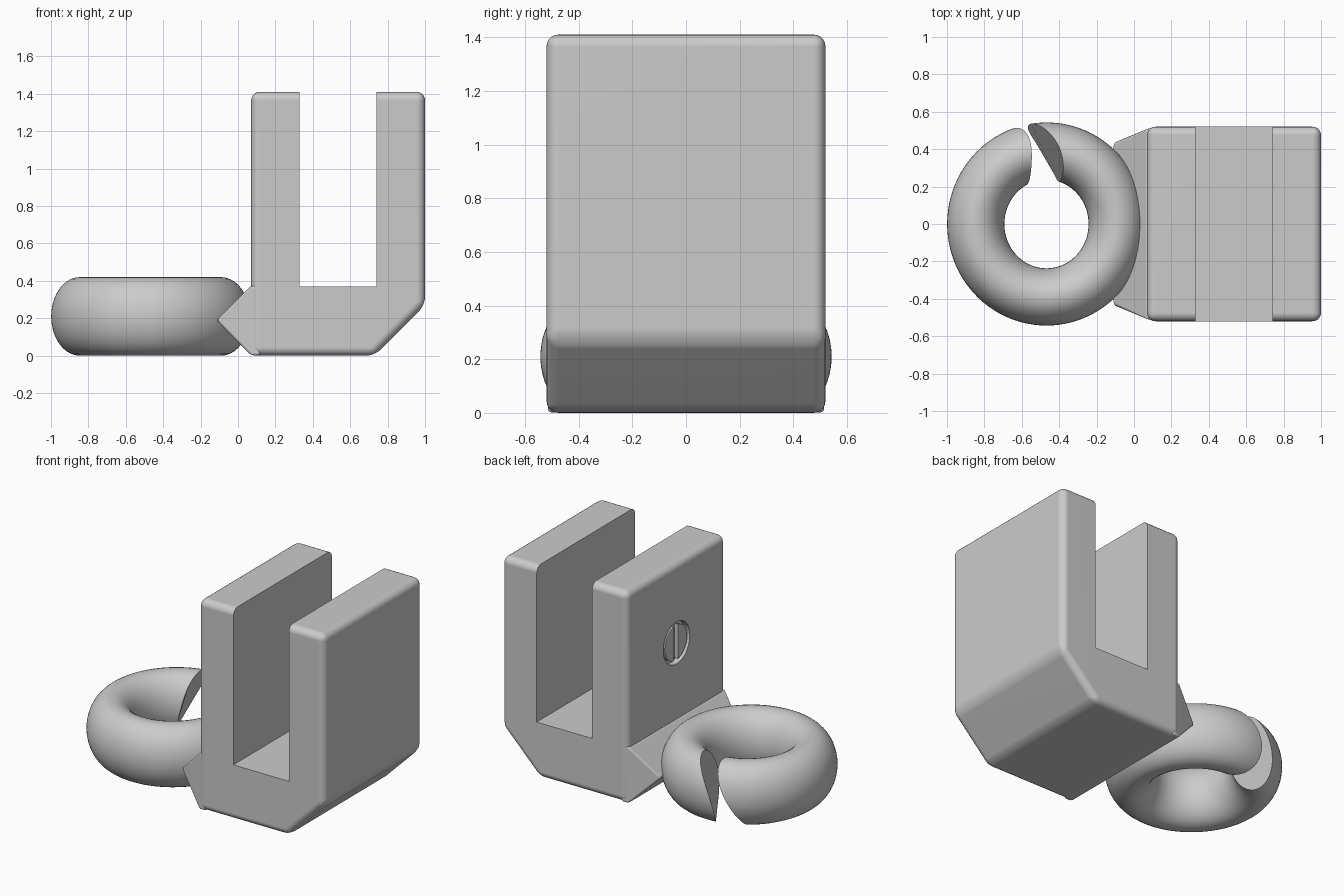
import bpy, bmesh, math
from mathutils import Vector

cube = bpy.data.objects.get("Cube")
if cube:
    bpy.data.objects.remove(cube, do_unlink=True)

GREY = (0.6, 0.6, 0.6, 1)
grey = bpy.data.materials.new("plain_grey")
grey.use_nodes = True
grey.diffuse_color = GREY
bsdf = next(n for n in grey.node_tree.nodes if n.type == 'BSDF_PRINCIPLED')
bsdf.inputs["Base Color"].default_value = GREY


def finish_mesh(name, bm):
    bmesh.ops.recalc_face_normals(bm, faces=bm.faces)
    mesh = bpy.data.meshes.new(name)
    bm.to_mesh(mesh)
    bm.free()
    obj = bpy.data.objects.new(name, mesh)
    bpy.context.collection.objects.link(obj)
    mesh.materials.append(grey)
    return obj


def prism(name, profile, half_widths):
    """Extrude an xz profile along y, with its own half width at each point."""
    bm = bmesh.new()
    sides = [[bm.verts.new((x, s * w, z)) for (x, z), w in zip(profile, half_widths)]
             for s in (-1, 1)]
    bm.faces.new(sides[0])
    bm.faces.new(sides[1][::-1])
    n = len(profile)
    for i in range(n):
        j = (i + 1) % n
        bm.faces.new((sides[0][i], sides[1][i], sides[1][j], sides[0][j]))
    return finish_mesh(name, bm)


def box(name, centre, size):
    bm = bmesh.new()
    bmesh.ops.create_cube(bm, size=1)
    bmesh.ops.scale(bm, vec=size, verts=bm.verts)
    bmesh.ops.translate(bm, vec=centre, verts=bm.verts)
    return finish_mesh(name, bm)


def disc(name, centre, radius, depth):
    """Cylinder whose axis runs along x."""
    bm = bmesh.new()
    bmesh.ops.create_cone(bm, cap_ends=True, segments=48, radius1=radius,
                          radius2=radius, depth=depth)
    for v in bm.verts:
        v.co = Vector((v.co.z, v.co.x, v.co.y)) + Vector(centre)
    return finish_mesh(name, bm)


def bevel(obj, width):
    mod = obj.modifiers.new("rounded_edges", 'BEVEL')
    mod.width, mod.segments = width, 5
    mod.limit_method, mod.angle_limit = 'ANGLE', math.radians(25)


def cut(obj, cutter):
    mod = obj.modifiers.new("cut", 'BOOLEAN')
    mod.operation, mod.solver, mod.object = 'DIFFERENCE', 'EXACT', cutter
    cutter.hide_render = True


def smooth(obj, cutters=()):
    """Apply the modifiers, drop the cutters and shade with sharp edges kept."""
    bpy.ops.object.select_all(action='DESELECT')
    obj.select_set(True)
    bpy.context.view_layer.objects.active = obj
    for mod in list(obj.modifiers):
        bpy.ops.object.modifier_apply(modifier=mod.name)
    for c in cutters:
        bpy.data.objects.remove(c, do_unlink=True)
    bpy.ops.object.shade_smooth_by_angle(angle=math.radians(30))
    mod = obj.modifiers.new("flat_faces", 'WEIGHTED_NORMAL')
    mod.keep_sharp = True


# Clamp body: rounded block with a chamfered foot, a slot and a screw recess
HALF = 0.52
outline = [(0.07, 0), (0.73, 0), (1, 0.27), (1, 1.41), (0.07, 1.41)]
body = prism("clamp_body", outline, [HALF] * len(outline))
bevel(body, 0.045)
slot = box("slot_cutter", (0.535, 0, 1.37), (0.41, 2, 2))
recess = disc("recess_cutter", (0.07, 0, 0.88), 0.14, 0.08)
cut(body, slot)
cut(body, recess)
smooth(body, (slot, recess))

# Wedge that carries the ring
wedge_profile = [(0.12, 0.002), (0.07, 0.002), (-0.115, 0.19), (0.07, 0.375), (0.12, 0.375)]
wedge = prism("ring_mount", wedge_profile, [0.515, 0.515, 0.43, 0.515, 0.515])
bevel(wedge, 0.015)
smooth(wedge)

# Slotted screw head set into the recess
screw = disc("screw_head", (0.095, 0, 0.88), 0.118, 0.04)
groove = box("groove_cutter", (0.07, 0, 0.88), (0.06, 0.045, 0.4))
cut(screw, groove)
smooth(screw, (groove,))

# Open ring: oval section swept round, with slanted ends at the gap
STEPS, SIDES = 96, 40
HALF_R, HALF_Z = 0.153, 0.21
bm = bmesh.new()
loops = []
for i in range(STEPS + 1):
    t = i / STEPS
    loop = []
    for k in range(SIDES):
        a = math.tau * k / SIDES
        u, w = math.cos(a), math.sin(a)
        start = 114 - 4 * u - 12 * w
        end = 446 + 13 * u - 8 * w
        th = math.radians(start + (end - start) * t)
        loop.append(bm.verts.new((-0.468 + (0.378 + HALF_R * u) * math.cos(th),
                                  (0.39 + HALF_R * u) * math.sin(th),
                                  HALF_Z + HALF_Z * w)))
    loops.append(loop)
for a, b in zip(loops, loops[1:]):
    for k in range(SIDES):
        j = (k + 1) % SIDES
        bm.faces.new((a[k], a[j], b[j], b[k]))
bm.faces.new(loops[0])
bm.faces.new(loops[-1][::-1])
smooth(finish_mesh("open_ring", bm))
